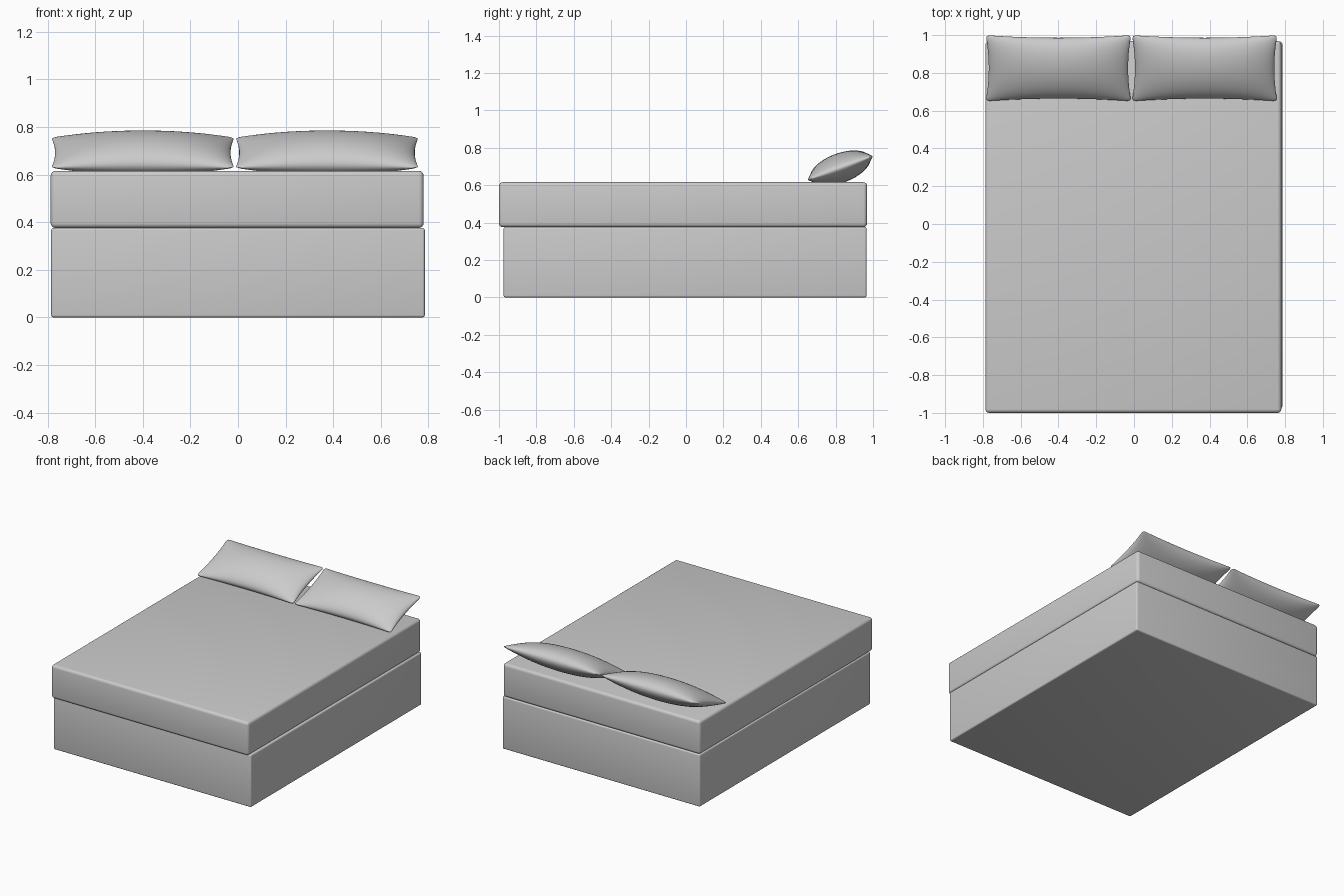
import bpy, bmesh, math
from mathutils import Matrix

if "Cube" in bpy.data.objects:
    bpy.data.objects.remove(bpy.data.objects["Cube"])


def add_object(name, bm):
    bmesh.ops.recalc_face_normals(bm, faces=bm.faces)
    mesh = bpy.data.meshes.new(name)
    bm.to_mesh(mesh)
    bm.free()
    obj = bpy.data.objects.new(name, mesh)
    bpy.context.collection.objects.link(obj)
    return obj


def smooth(obj, angle):
    bpy.ops.object.select_all(action='DESELECT')
    bpy.context.view_layer.objects.active = obj
    obj.select_set(True)
    bpy.ops.object.shade_smooth_by_angle(angle=math.radians(angle))


def rounded_box(name, lo, hi, radius):
    bm = bmesh.new()
    bmesh.ops.create_cube(bm, size=1)
    for v in bm.verts:
        v.co = [l + (c + 0.5) * (h - l) for c, l, h in zip(v.co, lo, hi)]
    bmesh.ops.bevel(bm, geom=bm.edges[:], offset=radius, segments=4,
                    profile=0.5, affect='EDGES')
    smooth(add_object(name, bm), 40)


def pillow(name, x, y, z, tilt, hw=0.385, hd=0.186, half_thick=0.079, n=36):
    bm = bmesh.new()
    r = 0.022  # corner radius
    for side in (1, -1):
        grid = []
        for i in range(n + 1):
            u = -math.cos(math.pi * i / n)
            row = []
            for j in range(n + 1):
                v = -math.cos(math.pi * j / n)
                # pinched edges between slightly rounded corners
                px = u * hw * (1 - 0.042 * (1 - v * v))
                py = v * hd * (1 - 0.09 * (1 - u * u))
                dx, dy = abs(px) - (hw - r), abs(py) - (hd - r)
                d = math.hypot(dx, dy)
                if dx > 0 and dy > 0:
                    k = max(dx, dy) / d
                    px = math.copysign(hw - r + dx * k, px)
                    py = math.copysign(hd - r + dy * k, py)
                puff = max(0, (1 - u * u) * (1 - v * v)) ** 0.52
                row.append(bm.verts.new((px, py, side * half_thick * puff)))
            grid.append(row)
        for i in range(n):
            for j in range(n):
                bm.faces.new((grid[i][j], grid[i + 1][j],
                              grid[i + 1][j + 1], grid[i][j + 1]))
    bmesh.ops.remove_doubles(bm, verts=bm.verts[:], dist=1e-5)
    bm.transform(Matrix.Translation((x, y, z))
                 @ Matrix.Rotation(math.radians(tilt), 4, 'X'))
    smooth(add_object(name, bm), 60)


# bed base and mattress
rounded_box("bed_base", (-0.785, -0.975, 0), (0.785, 0.965, 0.376), 0.01)
rounded_box("mattress", (-0.787, -1.0, 0.376), (0.78, 0.968, 0.616), 0.02)

# two pillows leaning up towards the head end
for label, px in (("left", -0.4), ("right", 0.374)):
    pillow(label + "_pillow", px, 0.825, 0.692, 20)
